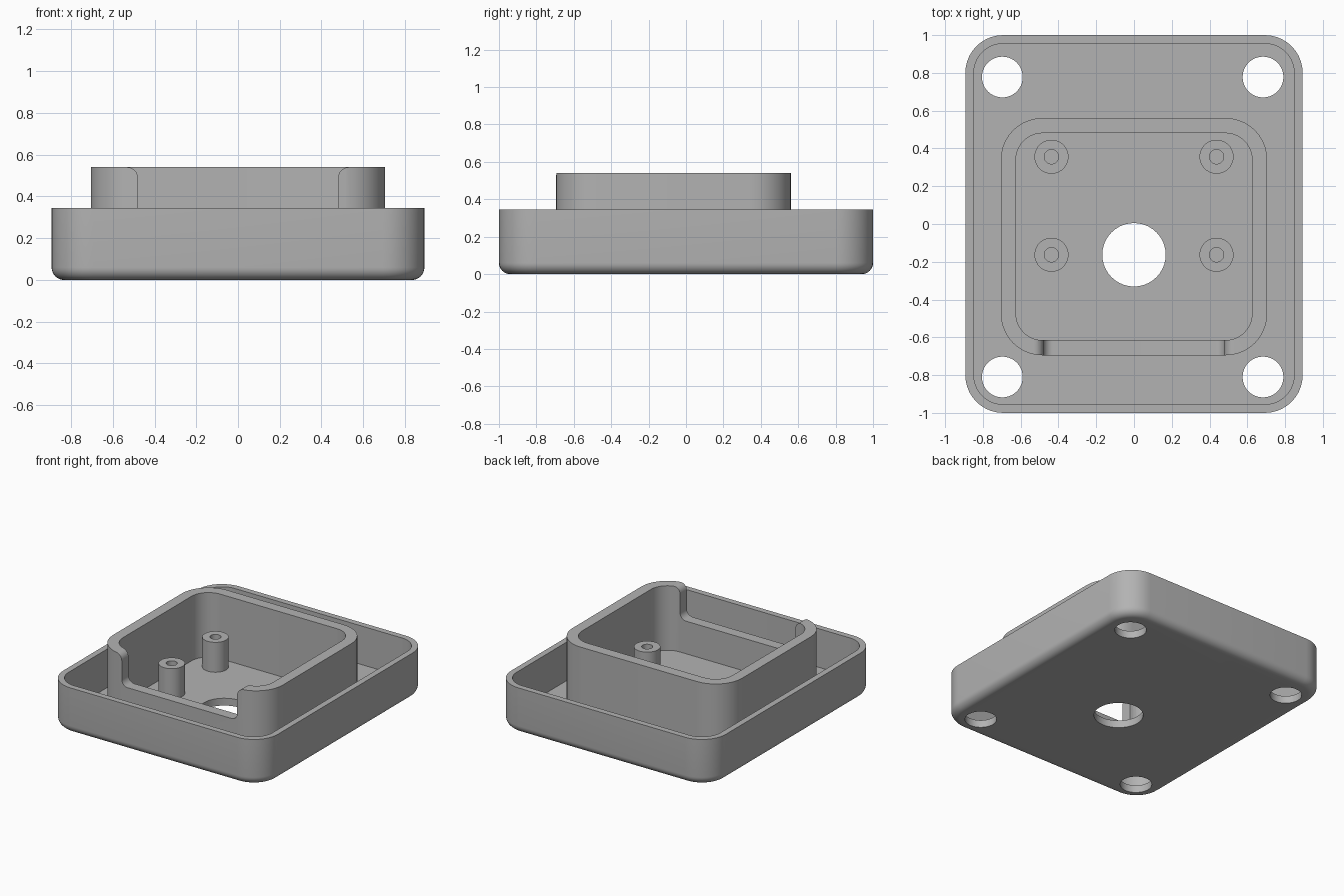
import bpy, bmesh, math

if "Cube" in bpy.data.objects:
    bpy.data.objects.remove(bpy.data.objects["Cube"], do_unlink=True)

grey = bpy.data.materials.new("plain grey")
grey.use_nodes = True
colour = (0.45, 0.45, 0.45, 1)
grey.diffuse_color = colour
grey.node_tree.nodes["Principled BSDF"].inputs["Base Color"].default_value = colour


def finish(name, bm):
    bmesh.ops.recalc_face_normals(bm, faces=bm.faces)
    mesh = bpy.data.meshes.new(name)
    bm.to_mesh(mesh)
    bm.free()
    mesh.materials.append(grey)
    obj = bpy.data.objects.new(name, mesh)
    bpy.context.collection.objects.link(obj)
    return obj


def arc(cx, cy, r, start, end, steps=10):
    angles = [math.radians(start + (end - start) * i / steps) for i in range(steps + 1)]
    return [(cx + r * math.cos(a), cy + r * math.sin(a)) for a in angles]


def rounded_rect(hx, hy, r):
    pts = []
    for i, (sx, sy) in enumerate([(1, 1), (-1, 1), (-1, -1), (1, -1)]):
        pts += arc(sx * (hx - r), sy * (hy - r), r, i * 90, i * 90 + 90)
    return pts


def loft(name, hx, hy, r, sections, centre=(0, 0), closed=False):
    """Skin rounded rectangles given as (inset, height) pairs."""
    bm = bmesh.new()
    rings = [[bm.verts.new((centre[0] + x, centre[1] + y, z))
              for x, y in rounded_rect(hx - inset, hy - inset, r - inset)]
             for inset, z in sections]
    pairs = list(zip(rings, rings[1:]))
    if closed:
        pairs.append((rings[-1], rings[0]))
    else:
        bm.faces.new(rings[0])
        bm.faces.new(rings[-1])
    for a, b in pairs:
        for i in range(len(a)):
            j = (i + 1) % len(a)
            bm.faces.new((a[i], a[j], b[j], b[i]))
    bmesh.ops.remove_doubles(bm, verts=bm.verts, dist=1e-5)
    return finish(name, bm)


def cut(obj, cutter):
    mod = obj.modifiers.new("cut", "BOOLEAN")
    mod.operation, mod.solver, mod.object = "DIFFERENCE", "EXACT", cutter
    bpy.context.view_layer.update()
    graph = bpy.context.evaluated_depsgraph_get()
    mesh = bpy.data.meshes.new_from_object(obj.evaluated_get(graph))
    obj.modifiers.clear()
    obj.data = mesh
    bpy.data.objects.remove(cutter, do_unlink=True)


FLOOR, RIM, TOP = 0.055, 0.345, 0.54

# Outer tray with a rounded lower edge and a thin rim
fillet = 0.06
lower_edge = [(fillet - x, fillet + z) for x, z in arc(0, 0, fillet, -90, 0, 8)]
tray = loft("base_tray", 0.893, 1, 0.2,
            lower_edge + [(0, RIM), (0.045, RIM), (0.045, FLOOR)])

# Corner screw holes and the cable hole
holes = [(x, y, 0.108) for x in (-0.697, 0.683) for y in (-0.81, 0.778)]
holes.append((0, -0.163, 0.168))
for x, y, r in holes:
    cut(tray, loft("hole_cutter", r, r, r, [(0, -0.1), (0, 0.2)], (x, y)))

# Raised inner wall
wall = loft("inner_wall", 0.705, 0.628, 0.22,
            [(0, FLOOR - 0.01), (0, TOP), (0.08, TOP), (0.08, FLOOR - 0.01)],
            (0, -0.067), closed=True)

# Front opening with rounded lower and upper corners
sill, half, soft = 0.30, 0.48, 0.05
side = arc(half - soft, sill + soft, soft, -90, 0)
side += arc(half + soft, TOP - soft, soft, 180, 90)
side.append((half + soft, TOP + 0.1))
outline = side + [(-x, z) for x, z in reversed(side)]
bm = bmesh.new()
face = bm.faces.new([bm.verts.new((x, -0.75, z)) for x, z in outline])
extruded = bmesh.ops.extrude_face_region(bm, geom=[face])["geom"]
bmesh.ops.translate(bm, vec=(0, 0.2, 0),
                    verts=[v for v in extruded if isinstance(v, bmesh.types.BMVert)])
cut(wall, finish("notch_cutter", bm))

# Four hollow standoffs
parts = [tray, wall]
post, bore = 0.09, 0.038
for side_name, x in (("right", -0.437), ("left", 0.437)):
    for end_name, y in (("front", -0.163), ("back", 0.356)):
        parts.append(loft(f"{end_name}_{side_name}_standoff", post, post, post,
                          [(0, FLOOR - 0.01), (0, 0.28), (post - bore, 0.28),
                           (post - bore, FLOOR)], (x, y)))

# Smooth curves, sharp edges
bpy.ops.object.select_all(action="DESELECT")
for obj in parts:
    obj.select_set(True)
bpy.context.view_layer.objects.active = tray
bpy.ops.object.shade_smooth_by_angle(angle=math.radians(30))
